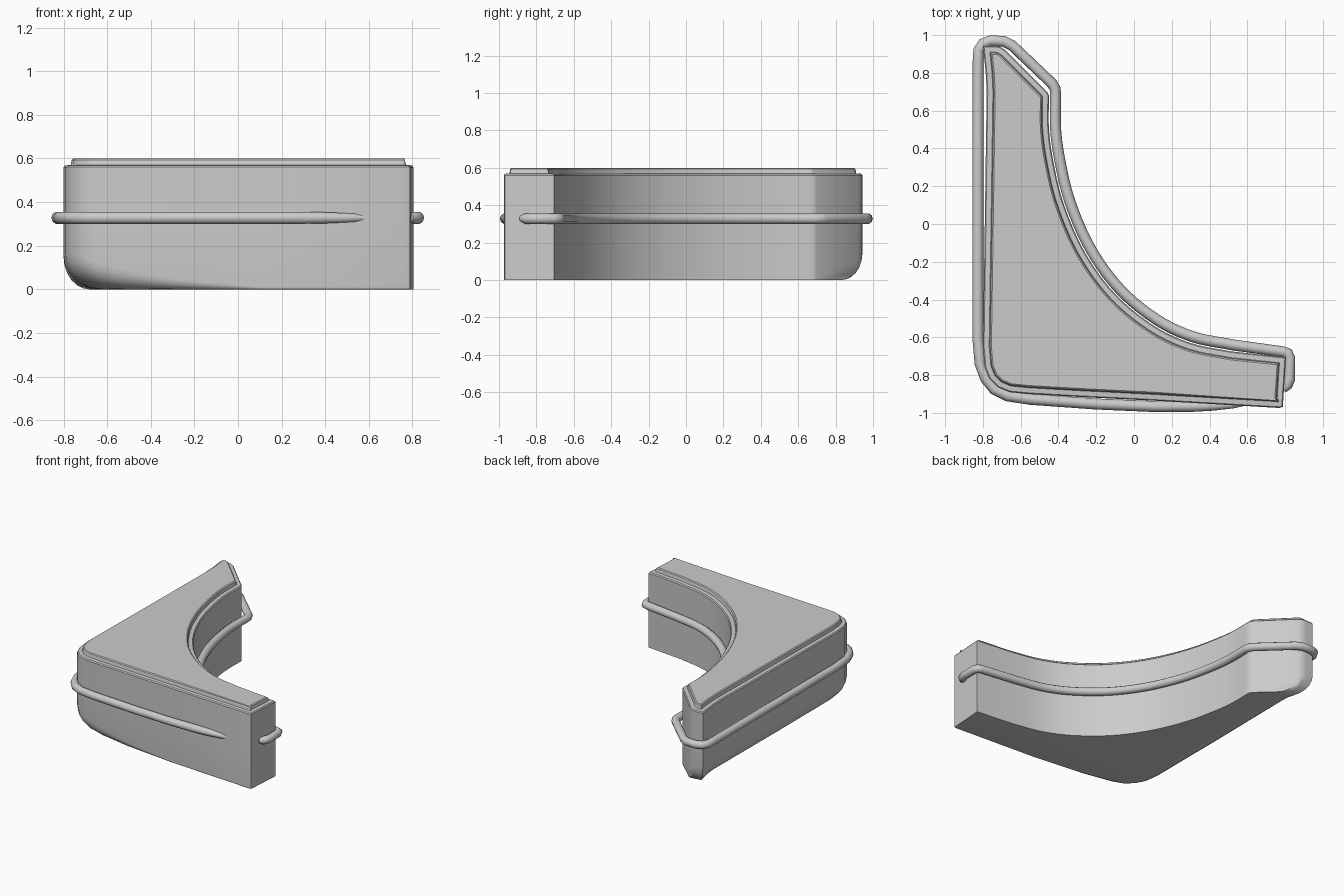
import bpy, bmesh, math
from mathutils import Vector

if "Cube" in bpy.data.objects:
    bpy.data.objects.remove(bpy.data.objects["Cube"])


def spline(pts, n=5):
    """Catmull-Rom through 2D points."""
    P = [Vector(p) for p in pts]
    P = [2 * P[0] - P[1]] + P + [2 * P[-1] - P[-2]]
    out = []
    for i in range(1, len(P) - 2):
        a, b, c, d = P[i - 1:i + 3]
        for k in range(n):
            t = k / n
            out.append(0.5 * (2 * b + (c - a) * t + (2 * a - 5 * b + 4 * c - d) * t * t
                              + (3 * b - a - 3 * c + d) * t ** 3))
    return out + [P[-2]]


def inset(pts, d):
    """Mitred inward offset of a counter-clockwise outline."""
    out = []
    for i, p in enumerate(pts):
        e1 = (p - pts[i - 1]).normalized()
        e2 = (pts[(i + 1) % len(pts)] - p).normalized()
        n1, n2 = Vector((-e1.y, e1.x)), Vector((-e2.y, e2.x))
        out.append(p + (n1 + n2) * d / max(1 + n1.dot(n2), 0.35))
    return out


# Concave inner arch, listed from the right end to the back tip
arch = spline([(0.52, -0.675), (0.3, -0.63), (0.1, -0.535), (-0.1, -0.37), (-0.26, -0.15),
               (-0.37, 0.1), (-0.425, 0.32), (-0.45, 0.5), (-0.45, 0.68)])

# Outer wall: x, y, bottom rounding shift x, shift y, rounding height
wall = [(-0.46, 0.70, 0, 0, 0.01), (-0.68, 0.92, 0.08, -0.09, 0.11),
        (-0.71, 0.94, 0.10, -0.11, 0.13), (-0.74, 0.943, 0.10, -0.12, 0.14),
        (-0.80, 0.943, 0.12, -0.13, 0.15), (-0.785, 0.80, 0.14, -0.04, 0.15),
        (-0.78, 0.70, 0.14, 0, 0.15), (-0.79, 0.0, 0.15, 0, 0.15),
        (-0.80, -0.65, 0.17, 0.02, 0.16), (-0.79, -0.76, 0.18, 0.05, 0.16),
        (-0.765, -0.82, 0.18, 0.08, 0.16), (-0.72, -0.865, 0.16, 0.10, 0.15),
        (-0.66, -0.89, 0.12, 0.10, 0.13), (-0.56, -0.90, 0.07, 0.08, 0.10),
        (-0.3, -0.915, 0.02, 0.04, 0.05), (0.1, -0.935, 0, 0.01, 0.01),
        (0.77, -0.974, 0, 0.005, 0.01), (0.788, -0.968, 0, 0.005, 0.01),
        (0.805, -0.705, 0, 0, 0.01)]
info = [(p.x, p.y, 0, 0, 0.01) for p in arch] + wall
outline = [Vector(w[:2]) for w in info]

# Body: rounded underside rings, then the stepped top
rings = []
for k in range(7):
    a = math.pi / 2 * (1 - k / 6)
    f, g = 1 - math.cos(a), 1 - math.sin(a)
    rings.append([(x + sx * f, y + sy * f, h * g) for x, y, sx, sy, h in info])
for d, z in ((0, 0.33), (0, 0.56), (0.006, 0.568), (0.033, 0.570), (0.038, 0.594), (0.045, 0.6)):
    rings.append([(p.x, p.y, z) for p in inset(outline, d)])

bm = bmesh.new()
vr = [[bm.verts.new(c) for c in r] for r in rings]
n = len(outline)
for lo, hi in zip(vr, vr[1:]):
    for i in range(n):
        j = (i + 1) % n
        bm.faces.new((lo[i], lo[j], hi[j], hi[i]))
bm.faces.new(vr[0][::-1])
bm.faces.new(vr[-1])
bmesh.ops.recalc_face_normals(bm, faces=bm.faces)
me = bpy.data.meshes.new("corner_body")
bm.to_mesh(me)
bm.free()
body = bpy.data.objects.new("corner_body", me)
bpy.context.collection.objects.link(body)
bpy.context.view_layer.objects.active = body
body.select_set(True)
bpy.ops.object.shade_smooth_by_angle(angle=math.radians(30))

# Side bead: round tube hugging the walls, tapering into the front face
off = [p for p in inset(outline, -0.035)][:len(arch)]
path = [(0.79, -0.88), (0.81, -0.855), (0.825, -0.82), (0.825, -0.71), (0.815, -0.685),
        (0.79, -0.677)] + [tuple(p) for p in off]
path += [(-0.417, 0.715), (-0.435, 0.745), (-0.645, 0.945), (-0.69, 0.967), (-0.76, 0.970),
         (-0.80, 0.955), (-0.822, 0.92), (-0.825, 0.86), (-0.827, 0.0), (-0.827, -0.6),
         (-0.815, -0.74), (-0.785, -0.82), (-0.74, -0.875), (-0.67, -0.91), (-0.55, -0.928),
         (-0.2, -0.953), (0.1, -0.966), (0.3, -0.966), (0.42, -0.962), (0.53, -0.955), (0.61, -0.95)]
cu = bpy.data.curves.new("side_bead", 'CURVE')
cu.dimensions = '3D'
cu.bevel_depth = 0.029
cu.bevel_resolution = 3
cu.use_fill_caps = True
sp = cu.splines.new('POLY')
sp.points.add(len(path) - 1)
for pt, (x, y) in zip(sp.points, path):
    pt.co = (x, y, 0.328, 1)
    pt.radius = 1
sp.points[0].radius = 0.6
for i, r in ((-1, 0.25), (-2, 0.7), (-3, 0.9)):
    sp.points[len(path) + i].radius = r
sp.use_smooth = True
bead = bpy.data.objects.new("side_bead", cu)
bpy.context.collection.objects.link(bead)
